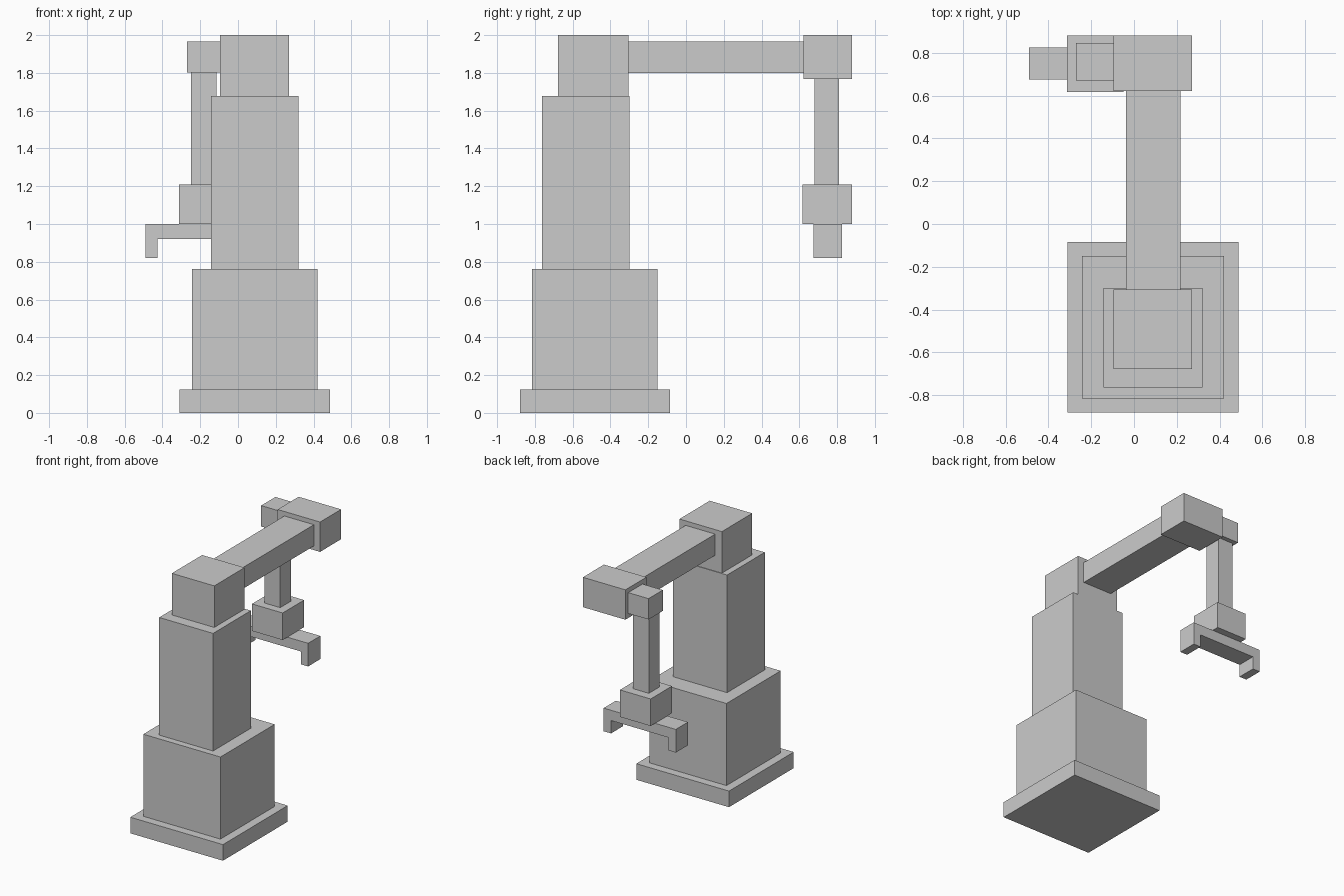
import bpy, bmesh

if "Cube" in bpy.data.objects:
    bpy.data.objects.remove(bpy.data.objects["Cube"])


def finish(name, bm):
    bmesh.ops.recalc_face_normals(bm, faces=bm.faces)
    mesh = bpy.data.meshes.new(name)
    bm.to_mesh(mesh)
    bm.free()
    obj = bpy.data.objects.new(name, mesh)
    bpy.context.collection.objects.link(obj)
    return obj


def box(name, x, y, z):
    """Box from (min, max) spans on each axis."""
    bm = bmesh.new()
    bmesh.ops.create_cube(bm, size=1)
    for v in bm.verts:
        v.co = [s[0] + (c + 0.5) * (s[1] - s[0]) for c, s in zip(v.co, (x, y, z))]
    return finish(name, bm)


# Stepped pedestal
box("base_plate", (-0.31, 0.487), (-0.88, -0.085), (0, 0.125))
box("lower_column", (-0.243, 0.42), (-0.815, -0.15), (0.125, 0.763))
box("upper_column", (-0.143, 0.32), (-0.763, -0.30), (0.763, 1.677))
box("shoulder", (-0.095, 0.27), (-0.677, -0.305), (1.677, 2.0))

# Horizontal arm and elbow
box("upper_arm", (-0.037, 0.217), (-0.305, 0.622), (1.80, 1.965))
box("elbow", (-0.095, 0.27), (0.622, 0.88), (1.768, 2.0))

# Side joint, hanging forearm and wrist
box("side_joint", (-0.27, -0.095), (0.67, 0.845), (1.803, 1.965))
box("forearm", (-0.248, -0.113), (0.68, 0.81), (1.21, 1.803))
box("wrist", (-0.312, -0.048), (0.617, 0.88), (1.0, 1.21))

# Gripper: mirrored half profile extruded along y
cx, y0, y1 = -0.18, 0.675, 0.825
half = [(0.31, 1.0), (0.31, 0.82), (0.247, 0.82), (0.247, 0.92)]
profile = [(cx + x, z) for x, z in half] + [(cx - x, z) for x, z in reversed(half)]
bm = bmesh.new()
face = bm.faces.new([bm.verts.new((x, y0, z)) for x, z in profile])
ext = bmesh.ops.extrude_face_region(bm, geom=[face], use_keep_orig=True)
moved = [g for g in ext["geom"] if isinstance(g, bmesh.types.BMVert)]
bmesh.ops.translate(bm, verts=moved, vec=(0, y1 - y0, 0))
finish("gripper", bm)
